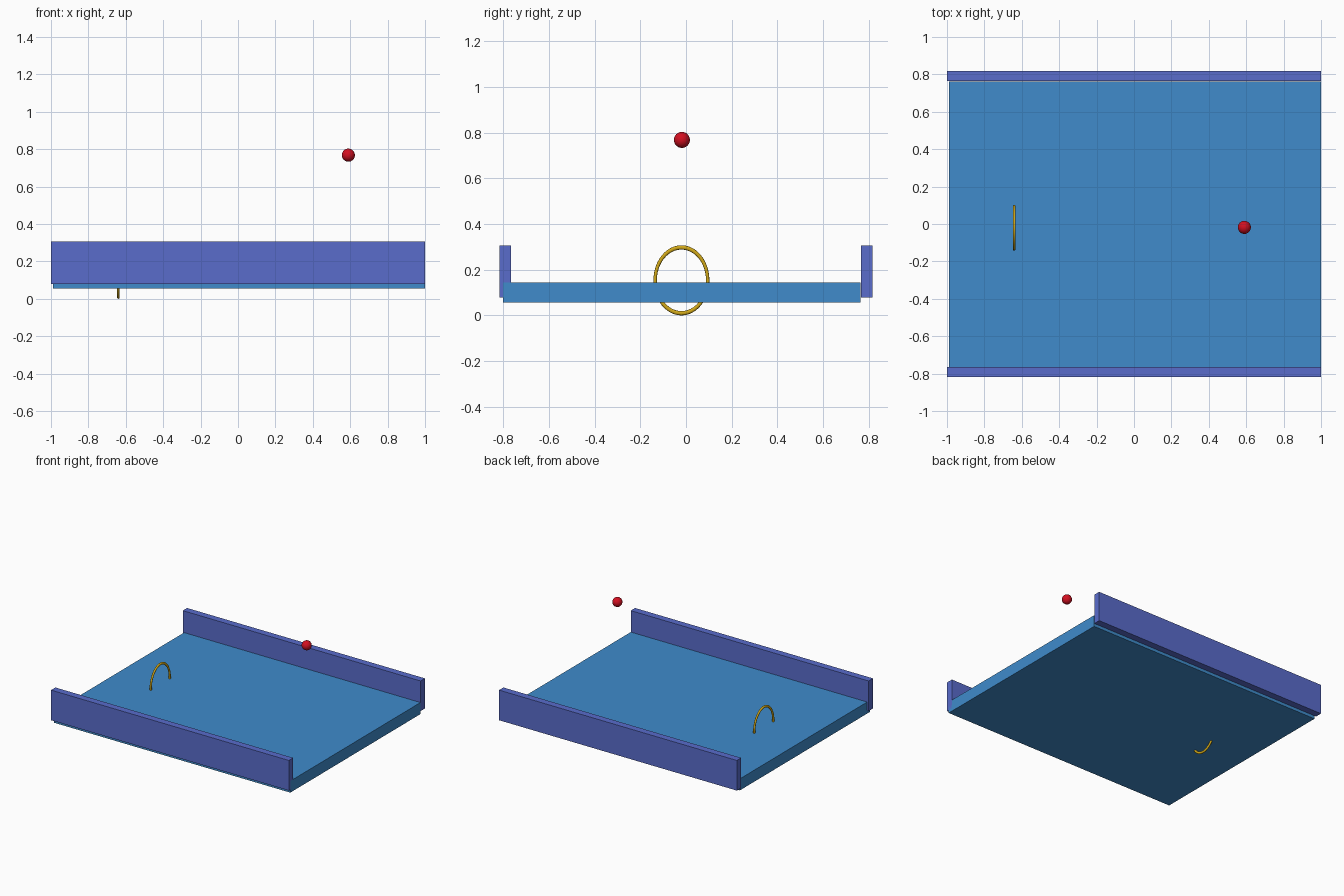
import bpy
from math import pi

if "Cube" in bpy.data.objects:
    bpy.data.objects.remove(bpy.data.objects["Cube"])


def paint(obj, name, rgb):
    mat = bpy.data.materials.get(name) or bpy.data.materials.new(name)
    mat.diffuse_color = (*rgb, 1)
    mat.use_nodes = True
    mat.node_tree.nodes["Principled BSDF"].inputs["Base Color"].default_value = mat.diffuse_color
    obj.data.materials.append(mat)


def box(name, lo, hi, mat, rgb):
    centre = [(a + b) / 2 for a, b in zip(lo, hi)]
    bpy.ops.mesh.primitive_cube_add(size=1, location=centre)
    obj = bpy.context.object
    obj.name = name
    obj.scale = [b - a for a, b in zip(lo, hi)]
    bpy.ops.object.transform_apply(location=False, rotation=False, scale=True)
    paint(obj, mat, rgb)
    return obj


# Floor slab, slightly off-centre between the walls
box("floor", (-0.988, -0.80, 0.056), (1.0, 0.763, 0.144), "floor_blue", (0.05, 0.26, 0.60))

# Two side walls
for name, y in (("front_wall", -0.791), ("back_wall", 0.791)):
    box(name, (-1, y - 0.026, 0.078), (1, y + 0.026, 0.307), "wall_violet", (0.10, 0.15, 0.60))

# Upright oval hoop, sunk through the floor
bpy.ops.mesh.primitive_torus_add(location=(-0.64, -0.02, 0.1535), rotation=(0, pi / 2, 0),
                                 major_segments=48, minor_segments=12,
                                 major_radius=0.115, minor_radius=0.0075)
hoop = bpy.context.object
hoop.name = "hoop"
hoop.scale = (0.1535 / 0.1225, 1, 1)
bpy.ops.object.transform_apply(location=False, rotation=True, scale=True)
bpy.ops.object.shade_smooth()
paint(hoop, "hoop_gold", (0.65, 0.40, 0.01))

# Ball floating above the floor
bpy.ops.mesh.primitive_uv_sphere_add(segments=32, ring_count=16, radius=0.035,
                                     location=(0.59, -0.018, 0.768))
ball = bpy.context.object
ball.name = "ball"
bpy.ops.object.shade_smooth()
paint(ball, "ball_red", (0.65, 0.005, 0.015))
